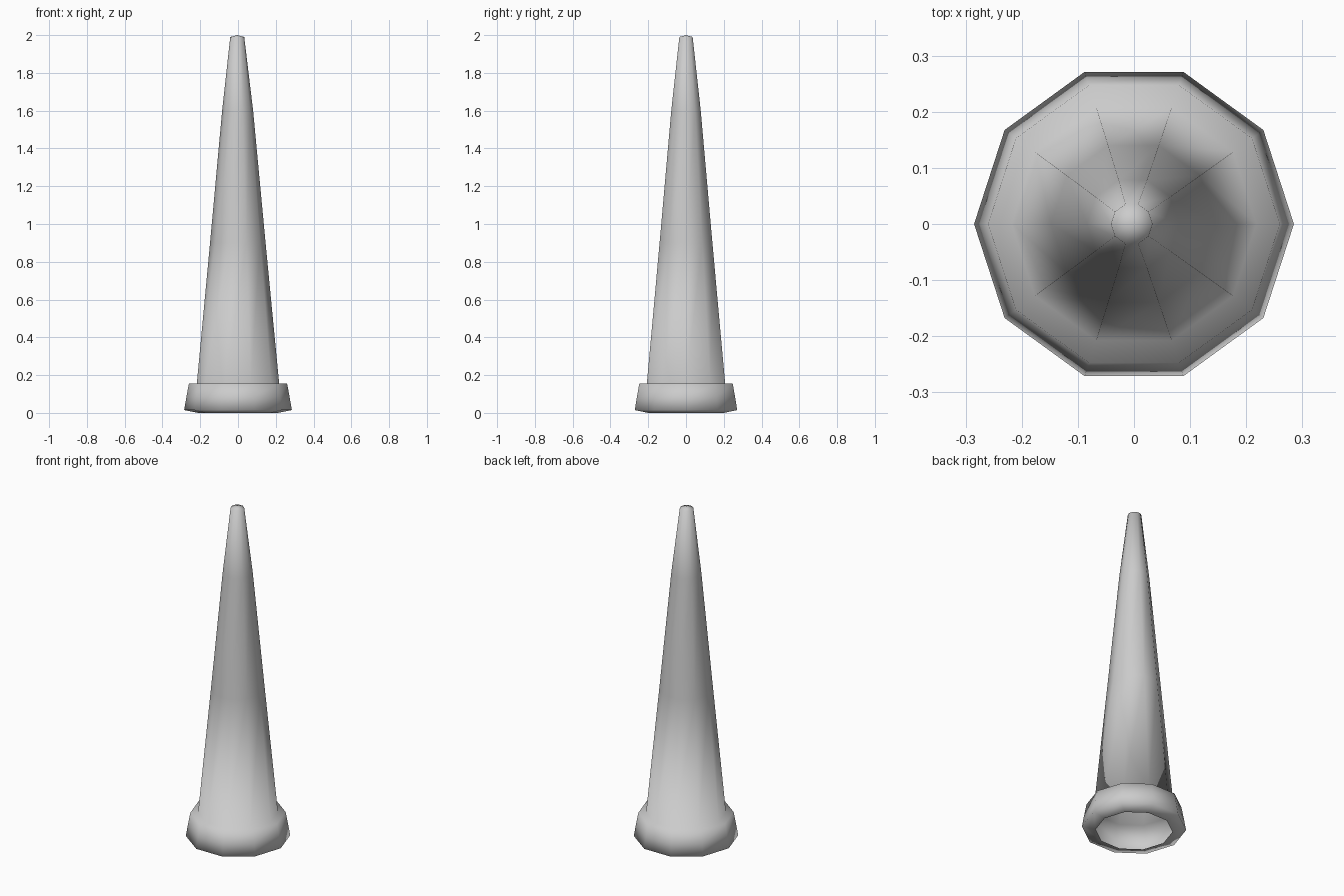
import bpy, bmesh, math

if "Cube" in bpy.data.objects:
    bpy.data.objects.remove(bpy.data.objects["Cube"])

SIDES = 10

# Profile of the open-bottomed shell: (radius, z, x offset), from bottom rim to tip
PROFILE = [
    (0.210, 0.000, 0.0),    # lip of the underside opening
    (0.285, 0.015, 0.0),    # widest edge of the collar
    (0.273, 0.085, 0.0),
    (0.260, 0.155, 0.0),    # top edge of the collar
    (0.218, 0.155, 0.0),    # foot of the tapered shaft
    (0.147, 0.900, -0.001),
    (0.082, 1.600, -0.002),
    (0.037, 1.990, -0.004), # blunt tip
]


def lathe(name, profile, cap_z):
    bm = bmesh.new()
    rings = []
    for r, z, dx in profile:
        rings.append([bm.verts.new((dx + r * math.cos(2 * math.pi * i / SIDES),
                                    r * math.sin(2 * math.pi * i / SIDES), z))
                      for i in range(SIDES)])
    for low, high in zip(rings, rings[1:]):
        for i in range(SIDES):
            j = (i + 1) % SIDES
            bm.faces.new((low[i], low[j], high[j], high[i]))
    # Slightly domed cap
    tip = bm.verts.new((profile[-1][2], 0, cap_z))
    for i in range(SIDES):
        bm.faces.new((rings[-1][i], rings[-1][(i + 1) % SIDES], tip))
    for f in bm.faces:
        f.smooth = True
    mesh = bpy.data.meshes.new(name)
    bm.to_mesh(mesh)
    bm.free()
    obj = bpy.data.objects.new(name, mesh)
    bpy.context.collection.objects.link(obj)
    return obj


# Tapered spike with collar
lathe("spike_with_collar", PROFILE, 2.0)
